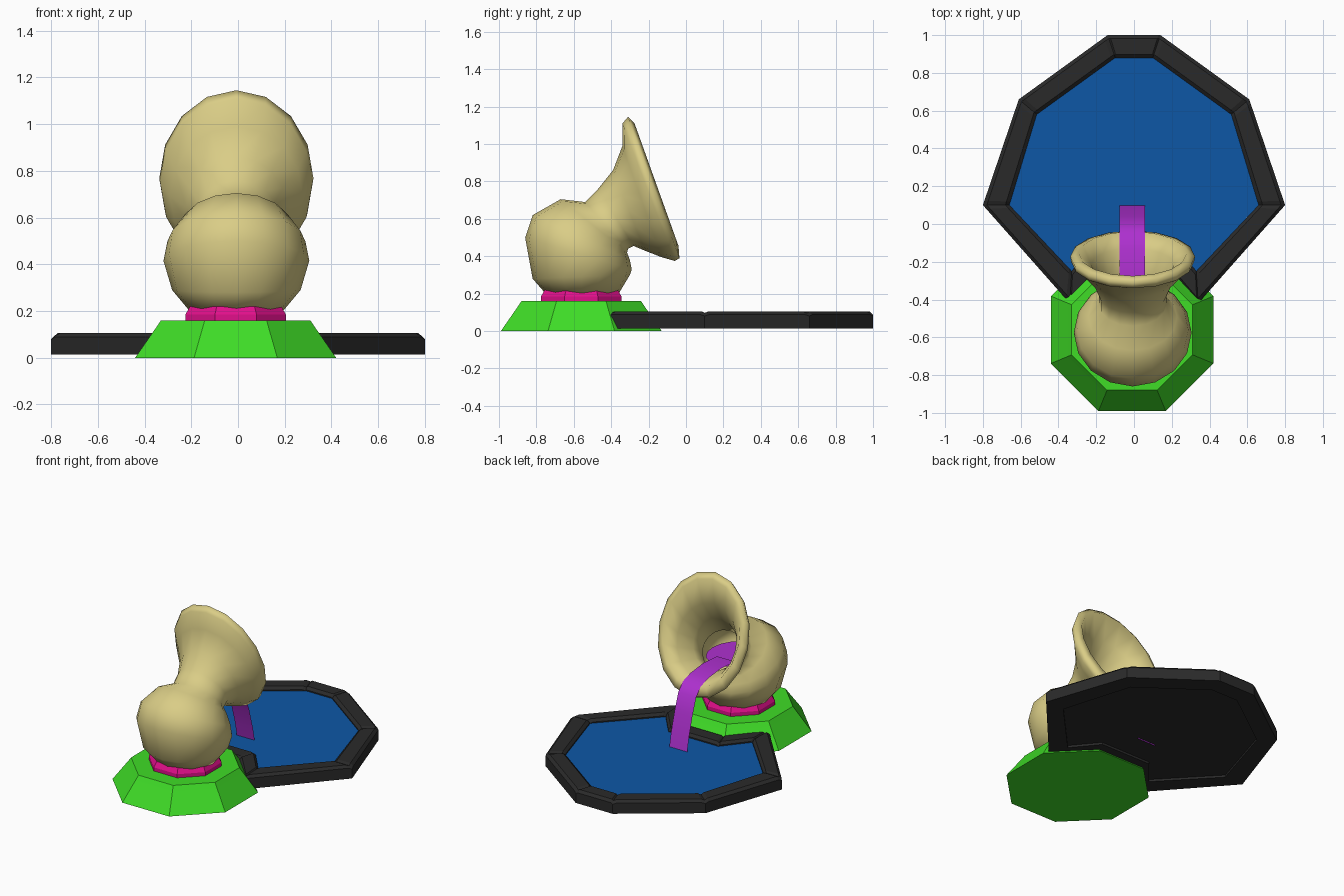
import bpy, bmesh, math
from mathutils import Vector

cube = bpy.data.objects.get("Cube")
if cube:
    bpy.data.objects.remove(cube, do_unlink=True)


def material(name, rgb):
    m = bpy.data.materials.new(name)
    m.use_nodes = True
    m.diffuse_color = (*rgb, 1)
    m.node_tree.nodes["Principled BSDF"].inputs["Base Color"].default_value = (*rgb, 1)
    return m


tan = material("tan clay", (0.70, 0.61, 0.24))
green = material("bright green", (0.05, 0.72, 0.02))
pink = material("hot pink", (0.76, 0.005, 0.26))
purple = material("purple liquid", (0.42, 0.03, 0.62))
blue = material("pool blue", (0.004, 0.095, 0.38))
black = material("charcoal", (0.023, 0.023, 0.023))


def make_object(name, bm, mat, smooth=False, solid=True):
    if solid:
        bmesh.ops.recalc_face_normals(bm, faces=bm.faces[:])
    for f in bm.faces:
        f.smooth = smooth
    mesh = bpy.data.meshes.new(name)
    bm.to_mesh(mesh)
    bm.free()
    mesh.materials.append(mat)
    obj = bpy.data.objects.new(name, mesh)
    bpy.context.collection.objects.link(obj)
    return obj


def loft(bm, rings, caps=True):
    """Skin closed rings of equal length, capping both ends."""
    loops = [[bm.verts.new(p) for p in ring] for ring in rings]
    n = len(loops[0])
    for a, b in zip(loops, loops[1:]):
        for i in range(n):
            j = (i + 1) % n
            bm.faces.new((a[i], a[j], b[j], b[i]))
    if caps:
        bm.faces.new(loops[0][::-1])
        bm.faces.new(loops[-1])


def octagon(apothem, z, cy=-0.56, cx=-0.01):
    r = apothem / math.cos(math.pi / 8)
    return [(cx + r * math.cos((i + 0.5) * math.pi / 4),
             cy + r * math.sin((i + 0.5) * math.pi / 4), z) for i in range(8)]


# Octagonal foot and collar
for name, profile, mat in (
        ("base", [(0.43, 0), (0.34, 0.13), (0.32, 0.16)], green),
        ("collar", [(0.215, 0.155), (0.215, 0.185), (0.195, 0.22)], pink)):
    bm = bmesh.new()
    loft(bm, [octagon(r, z) for r, z in profile])
    make_object(name, bm, mat)

# Jug: each section is upper (y, z), lower (y, z), half width
sections = [
    ((-0.75, 0.20), (-0.36, 0.20), 0.20),
    ((-0.82, 0.28), (-0.30, 0.30), 0.275),
    ((-0.86, 0.50), (-0.29, 0.33), 0.312),
    ((-0.82, 0.62), (-0.30, 0.38), 0.295),
    ((-0.67, 0.705), (-0.315, 0.42), 0.235),
    ((-0.54, 0.69), (-0.31, 0.44), 0.178),
    ((-0.47, 0.76), (-0.28, 0.455), 0.178),
    ((-0.39, 0.86), (-0.22, 0.43), 0.215),
    ((-0.34, 0.99), (-0.13, 0.395), 0.285),
    ((-0.34, 1.11), (-0.06, 0.375), 0.325),
    ((-0.31, 1.145), (-0.035, 0.39), 0.33),
    ((-0.275, 1.11), (-0.04, 0.455), 0.285),
    ((-0.30, 0.93), (-0.13, 0.48), 0.22),
    ((-0.37, 0.80), (-0.25, 0.49), 0.165),
    ((-0.47, 0.68), (-0.31, 0.47), 0.145),
    ((-0.68, 0.65), (-0.35, 0.39), 0.22),
    ((-0.80, 0.50), (-0.45, 0.28), 0.23),
]
bm = bmesh.new()
rings = []
for upper, lower, width in sections:
    u, l = Vector((0, *upper)), Vector((0, *lower))
    mid, half = (u + l) / 2, (u - l) / 2
    rings.append([mid + half * math.cos(t) + Vector((width * math.sin(t) - 0.007, 0, 0))
                  for t in (2 * math.pi * i / 16 for i in range(16))])
loft(bm, rings)
make_object("jug", bm, tan, smooth=True)

# Liquid surface inside the jug
bm = bmesh.new()
bm.faces.new([bm.verts.new((0.17 * math.cos(t) - 0.007, -0.52 + 0.2 * math.sin(t), 0.50))
              for t in (2 * math.pi * i / 16 for i in range(16))])
make_object("liquid_surface", bm, purple, solid=False)

# Pouring ribbon, a thin sheet from the liquid over the lip into the pool
path = [(-0.42, 0.505), (-0.27, 0.515), (-0.13, 0.50), (-0.05, 0.475),
        (0.0, 0.42), (0.04, 0.31), (0.08, 0.17), (0.11, 0.02)]
bm = bmesh.new()
edges = [[bm.verts.new((s * 0.068 - 0.01, y, z)) for s in (-1, 1)] for y, z in path]
for a, b in zip(edges, edges[1:]):
    bm.faces.new((a[0], a[1], b[1], b[0]))
make_object("pouring_stream", bm, purple, smooth=True, solid=False)


# Pool outline, right half mirrored to the other side
def mirrored(half):
    return half + [(-x, y) for x, y in reversed(half)]


outer = mirrored([(0.14, 1.0), (0.61, 0.66), (0.80, 0.10), (0.34, -0.42), (0.15, -0.20)])
inner = mirrored([(0.10, 0.88), (0.515, 0.58), (0.66, 0.10), (0.33, -0.25), (0.19, -0.08)])

# Rim blocks with rounded tops and slightly sunken joints
section = [(0, 0.015), (1, 0.015), (1, 0.088), (0.85, 0.105), (0.15, 0.105), (0, 0.088)]
bm = bmesh.new()
count = len(outer)
for i in range(count):
    j = (i + 1) % count
    o0, o1 = Vector(outer[i]), Vector(outer[j])
    i0, i1 = Vector(inner[i]), Vector(inner[j])
    rings = []
    for s, drop in ((0, 0.008), (0.04, 0), (0.96, 0), (1, 0.008)):
        o, n = o0.lerp(o1, s), i0.lerp(i1, s)
        rings.append([(*n.lerp(o, t), z - (drop if z > 0.05 else 0)) for t, z in section])
    loft(bm, rings)
make_object("pool_rim", bm, black)

# Water sheet and pool floor
for name, z, mat, flip in (("water", 0.08, blue, 1), ("pool_floor", 0.03, black, -1)):
    bm = bmesh.new()
    # the outline runs clockwise, so reverse it to face up
    bm.faces.new([bm.verts.new((x, y, z)) for x, y in inner[::-flip]])
    make_object(name, bm, mat, solid=False)
